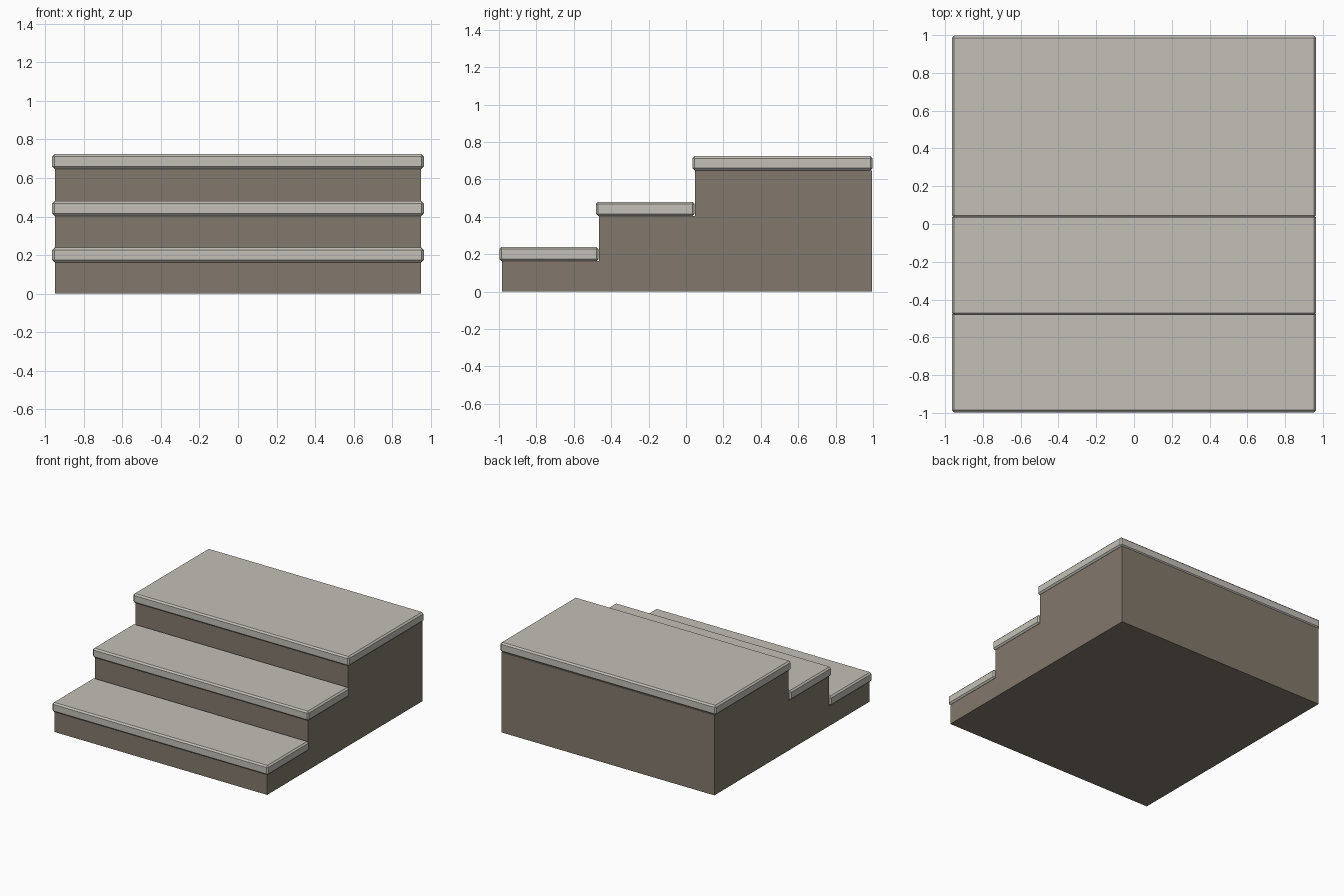
import bpy
import bmesh

if "Cube" in bpy.data.objects:
    bpy.data.objects.remove(bpy.data.objects["Cube"], do_unlink=True)


def make_material(name, rgb):
    mat = bpy.data.materials.new(name)
    mat.use_nodes = True
    mat.diffuse_color = (*rgb, 1)
    mat.node_tree.nodes["Principled BSDF"].inputs["Base Color"].default_value = (*rgb, 1)
    return mat


def add_object(name, bm, mat):
    bmesh.ops.recalc_face_normals(bm, faces=bm.faces)
    mesh = bpy.data.meshes.new(name)
    bm.to_mesh(mesh)
    bm.free()
    mesh.materials.append(mat)
    obj = bpy.data.objects.new(name, mesh)
    bpy.context.collection.objects.link(obj)
    return obj


stone = make_material("pale stone", (0.55, 0.525, 0.475))
masonry = make_material("brown masonry", (0.223, 0.19, 0.15))

BODY_HALF, SLAB_HALF = 0.95, 0.964
BACK, SLAB_THICK, BEVEL = 0.995, 0.076, 0.012

# Each step: riser y, slab front y, slab back y, slab top z
steps = [
    ("lower", -0.985, -0.998, -0.467, 0.239),
    ("middle", -0.465, -0.482, 0.046, 0.480),
    ("upper", 0.047, 0.034, 0.998, 0.724),
]

# Solid stepped base, extruded across the width
profile = [(BACK, 0), (steps[0][1], 0)]
for i, (name, riser, front, back, top) in enumerate(steps):
    end = steps[i + 1][1] if i < 2 else BACK
    profile += [(riser, top - SLAB_THICK), (end, top - SLAB_THICK)]
bm = bmesh.new()
side = bm.faces.new([bm.verts.new((-BODY_HALF, y, z)) for y, z in profile])
grown = bmesh.ops.extrude_face_region(bm, geom=[side])["geom"]
bmesh.ops.translate(bm, vec=(2 * BODY_HALF, 0, 0),
                    verts=[v for v in grown if isinstance(v, bmesh.types.BMVert)])
add_object("stepped_base", bm, masonry)

# Overhanging tread slabs with chamfered edges
for name, riser, front, back, top in steps:
    bm = bmesh.new()
    bmesh.ops.create_cube(bm, size=1)
    bmesh.ops.scale(bm, vec=(2 * SLAB_HALF, back - front, SLAB_THICK), verts=bm.verts)
    bmesh.ops.translate(bm, vec=(0, (front + back) / 2, top - SLAB_THICK / 2), verts=bm.verts)
    slab = add_object(name + "_tread_slab", bm, stone)
    bevel = slab.modifiers.new("chamfer", "BEVEL")
    bevel.width = BEVEL
    bevel.segments = 1
